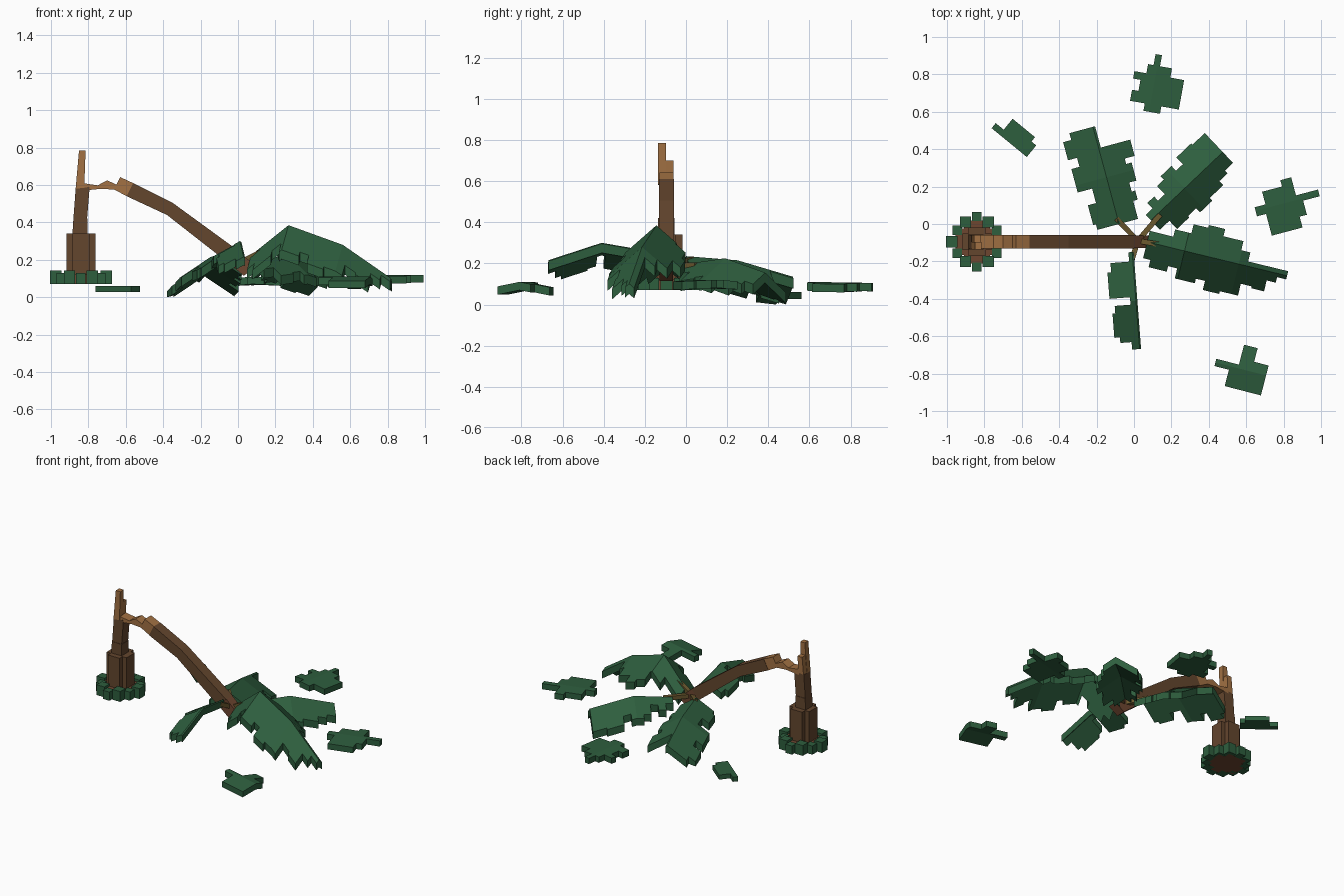
import bpy, bmesh, math
from mathutils import Vector


def material(name, col):
    m = bpy.data.materials.new(name)
    m.diffuse_color = (*col, 1)
    return m


GREEN = material("leaf green", (0.027, 0.112, 0.048))
BARK = material("bark brown", (0.127, 0.061, 0.027))
WOOD = material("fresh wood", (0.36, 0.165, 0.056))
STEM = material("stem olive", (0.15, 0.10, 0.028))
ROOT = material("reddish bark", (0.155, 0.062, 0.030))


def finish(name, bm, mat):
    bmesh.ops.recalc_face_normals(bm, faces=bm.faces)
    me = bpy.data.meshes.new(name)
    bm.to_mesh(me)
    bm.free()
    me.materials.append(mat)
    ob = bpy.data.objects.new(name, me)
    bpy.context.collection.objects.link(ob)
    return ob


def slab(bm, pts, offset):
    """Closed slab: flat polygon pushed along an offset vector."""
    offset = Vector(offset)
    a = [bm.verts.new(p) for p in pts]
    b = [bm.verts.new(Vector(p) + offset) for p in pts]
    bm.faces.new(a)
    bm.faces.new(b[::-1])
    n = len(a)
    for i in range(n):
        bm.faces.new((a[i], b[i], b[(i + 1) % n], a[(i + 1) % n]))


def side_profile(name, pts, y0, y1, mat):
    bm = bmesh.new()
    slab(bm, [(x, y0, z) for x, z in pts], (0, y1 - y0, 0))
    return finish(name, bm, mat)


def plan(name, pts, z0, z1, mat):
    bm = bmesh.new()
    slab(bm, [(x, y, z0) for x, y in pts], (0, 0, z1 - z0))
    return finish(name, bm, mat)


def plus(cx, cy, r, q):
    corner = [(r, -q), (r, q), (q, q)]
    pts = []
    for k in range(4):
        c, s = round(math.cos(k * math.pi / 2)), round(math.sin(k * math.pi / 2))
        pts += [(cx + x * c - y * s, cy + x * s + y * c) for x, y in corner]
    return pts


def leaf(name, spine, left, right, drop, t):
    """Folded frond: jagged halves given as steps (end distance, width)."""
    spine = [Vector(p) for p in spine]
    d = (spine[-1] - spine[0]).to_2d().normalized()
    dist = [(p - spine[0]).to_2d().length for p in spine]
    bm = bmesh.new()
    for steps, side in ((left, 1), (right, -1)):
        if not steps:
            continue
        out = Vector((-d.y * side, d.x * side, -drop))
        for i in range(len(spine) - 1):
            a, b = dist[i], dist[i + 1]

            def pos(s, w):
                return spine[i].lerp(spine[i + 1], (s - a) / (b - a)) + out * w

            pts, s0 = [], 0
            for s1, w in steps:
                lo, hi = max(s0, a), min(s1, b)
                if hi - lo > 1e-4:
                    pts += [pos(lo, w), pos(hi, w)]
                    first, last = (lo if len(pts) == 2 else first), hi
                s0 = s1
            if pts:
                slab(bm, [pos(first, 0)] + pts + [pos(last, 0)], (0, 0, -t))
    for v in bm.verts:
        v.co.z = max(v.co.z, 0)
    return finish(name, bm, GREEN)


def stick(name, a, b, r, mat):
    a, b = Vector(a), Vector(b)
    q = (b - a).to_track_quat('Z', 'Y')
    bm = bmesh.new()
    slab(bm, [a + q @ Vector((x, y, 0)) for x, y in ((-r, -r), (r, -r), (r, r), (-r, r))], b - a)
    return finish(name, bm, mat)


# Stump: stepped foot, narrower upper trunk
CX, CY = -0.84, -0.095
plan("stump_root", plus(CX, CY, 0.115, 0.07), 0.07, 0.125, ROOT)
plan("stump_base", plus(CX, CY, 0.077, 0.045), 0.125, 0.34, BARK)
side_profile("stump_mid", [(-0.885, 0.34), (-0.805, 0.34), (-0.805, 0.42), (-0.88, 0.42)], -0.135, -0.057, BARK)
side_profile("stump_top", [(-0.88, 0.42), (-0.807, 0.42), (-0.793, 0.59), (-0.868, 0.58)], -0.132, -0.06, BARK)

# Grass blocks around the foot
for k in range(12):
    ang = k * math.pi / 6
    r = 0.135 if k % 3 == 0 else 0.122
    h = 0.025 if k % 2 else 0.03
    x, y = CX + r * math.cos(ang), CY + r * math.sin(ang)
    plan("grass_block", [(x - h, y - h), (x + h, y - h), (x + h, y + h), (x - h, y + h)],
         0.07, 0.142 if k % 2 == 0 else 0.13, GREEN)

# Splintered break
side_profile("tall_splinter", [(-0.868, 0.58), (-0.822, 0.585), (-0.815, 0.785), (-0.85, 0.785)], -0.135, -0.097, WOOD)
side_profile("short_splinter", [(-0.866, 0.58), (-0.825, 0.585), (-0.82, 0.70), (-0.855, 0.70)], -0.097, -0.06, WOOD)
side_profile("bent_splinter", [(-0.83, 0.57), (-0.73, 0.58), (-0.66, 0.575), (-0.595, 0.54), (-0.56, 0.61),
                               (-0.63, 0.642), (-0.65, 0.602), (-0.70, 0.625), (-0.75, 0.598), (-0.83, 0.61)],
             -0.13, -0.06, WOOD)

# Fallen trunk and its crown end
side_profile("fallen_trunk", [(-0.595, 0.54), (-0.38, 0.44), (-0.06, 0.19), (0.0, 0.25), (-0.35, 0.505), (-0.56, 0.61)],
             -0.132, -0.058, BARK)
side_profile("crown_end", [(-0.06, 0.19), (0.03, 0.115), (0.10, 0.16), (0.0, 0.25)], -0.128, -0.062, ROOT)

# Stems from the crown to each frond
HUB = (0.02, -0.09, 0.19)
for tip in ((0.14, -0.11, 0.25), (0.14, 0.05, 0.19), (-0.095, 0.03, 0.22), (-0.01, -0.19, 0.24)):
    stick("frond_stem", HUB, tip, 0.014, STEM)

# Hanging fronds
leaf("frond_right", [(0.07, -0.095, 0.225), (0.27, -0.144, 0.385), (0.56, -0.214, 0.28), (0.82, -0.277, 0.10)],
     [(0.13, 0.06), (0.22, 0.10), (0.3, 0.15), (0.39, 0.165), (0.5, 0.125), (0.55, 0.075), (0.77, 0.025)],
     [(0.04, 0.09), (0.14, 0.13), (0.19, 0.10), (0.30, 0.155), (0.35, 0.13), (0.44, 0.18),
      (0.54, 0.165), (0.6, 0.10), (0.67, 0.11), (0.72, 0.05), (0.77, 0.02)], 0.85, 0.05)
leaf("frond_back_right", [(0.09, 0.02, 0.20), (0.27, 0.19, 0.225), (0.475, 0.385, 0.155)],
     [(0.05, 0.04), (0.1, 0.08), (0.15, 0.05), (0.2, 0.11), (0.28, 0.135), (0.33, 0.10), (0.44, 0.15), (0.53, 0.14)],
     [(0.07, 0.07), (0.16, 0.13), (0.22, 0.12), (0.31, 0.15), (0.41, 0.13), (0.47, 0.10), (0.53, 0.08)], 0.7, 0.05)
leaf("frond_back_left", [(-0.08, 0.0, 0.235), (-0.147, 0.25, 0.215), (-0.22, 0.52, 0.135)],
     [(0.03, 0.12), (0.14, 0.135), (0.22, 0.09), (0.35, 0.17), (0.4, 0.125), (0.5, 0.175), (0.538, 0.13)],
     [(0.1, 0.105), (0.15, 0.13), (0.2, 0.11), (0.3, 0.15), (0.33, 0.12), (0.42, 0.175), (0.538, 0.012)], 0.65, 0.05)
leaf("frond_front", [(-0.01, -0.15, 0.255), (0.01, -0.41, 0.30), (0.03, -0.67, 0.215)],
     [(0.52, 0.008)],
     [(0.05, 0.02), (0.10, 0.12), (0.24, 0.14), (0.28, 0.03), (0.32, 0.115), (0.45, 0.13), (0.48, 0.10), (0.52, 0.04)],
     0.55, 0.045)

# Torn leaf pieces on the ground
leaf("loose_leaf_back", [(0.08, 0.60, 0.11), (0.135, 0.905, 0.105)],
     [(0.04, 0.03), (0.1, 0.11), (0.16, 0.075), (0.2, 0.115), (0.25, 0.05), (0.31, 0.02)],
     [(0.04, 0.06), (0.2, 0.155), (0.25, 0.08), (0.31, 0.015)], 0.05, 0.04)
leaf("loose_leaf_right", [(0.65, 0.07, 0.12), (0.99, 0.16, 0.12)],
     [(0.06, 0.02), (0.17, 0.09), (0.23, 0.125), (0.352, 0.025)],
     [(0.05, 0.03), (0.22, 0.15), (0.26, 0.09), (0.352, 0.012)], 0.05, 0.04)
leaf("loose_leaf_front", [(0.435, -0.74, 0.11), (0.706, -0.81, 0.11)],
     [(0.125, 0.02), (0.2, 0.13), (0.28, 0.055)],
     [(0.08, 0.02), (0.28, 0.11)], 0.2, 0.04)
leaf("loose_leaf_left", [(-0.755, 0.52, 0.06), (-0.567, 0.366, 0.06)],
     [(0.055, 0.025), (0.21, 0.10), (0.243, 0.07)], [(0.243, 0.01)], 0.0, 0.032)
